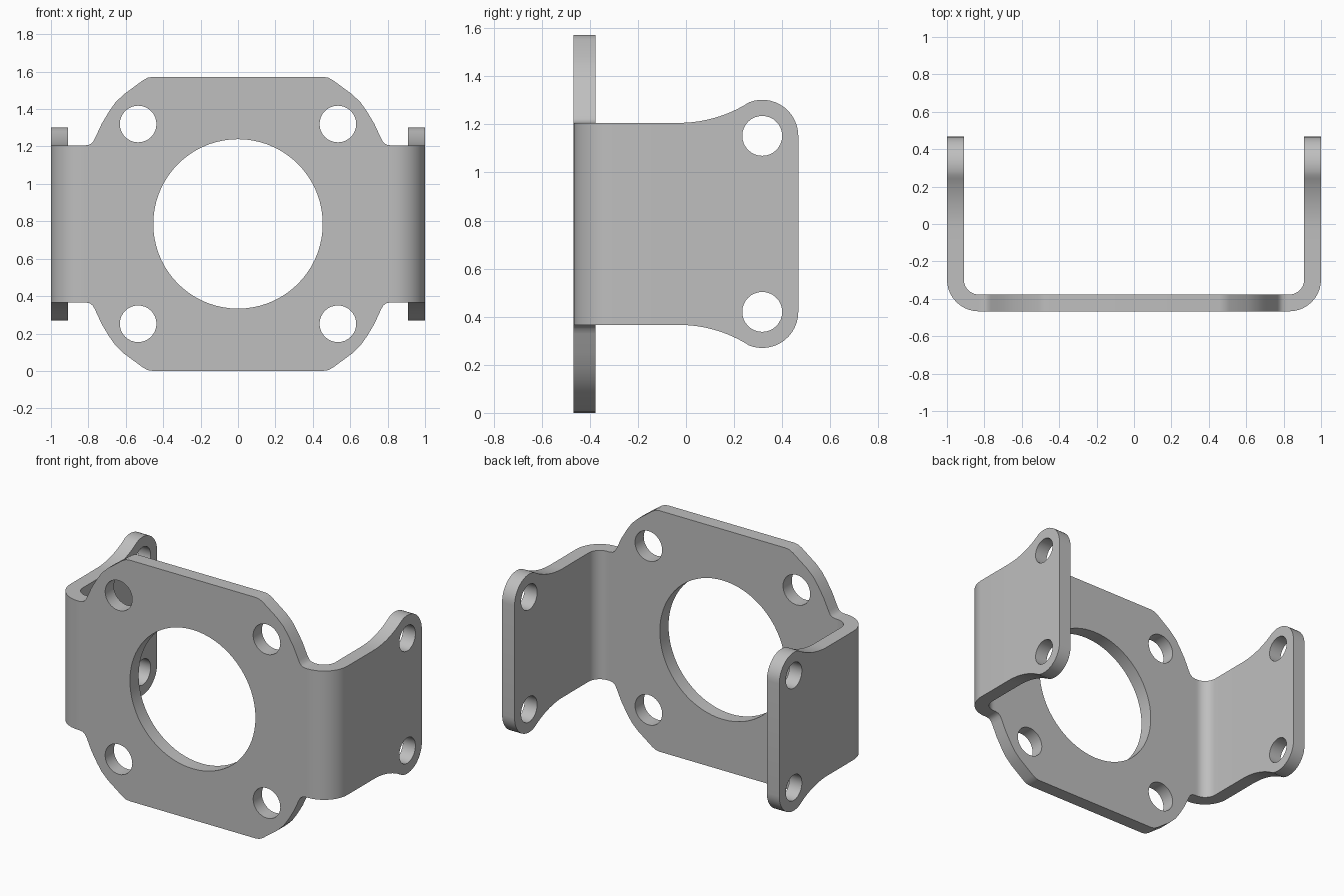
import bpy, bmesh
from math import sin, cos, pi, radians, atan2

cube = bpy.data.objects.get("Cube")
if cube:
    bpy.data.objects.remove(cube)

THICK = 0.09            # sheet thickness
MID = 0.786             # height of the bracket's centre
FRONT = -0.467          # front surface
BEND_X = 0.83           # where each bend starts
BEND_R = 0.17           # outer bend radius
BEND_LEN = 0.2          # length of sheet given to a bend
BEND_STEPS = 10
AXIS_Y = FRONT + BEND_R


def circle(cx, cz, r, n):
    return [(cx + r * cos(2 * pi * i / n), cz + r * sin(2 * pi * i / n)) for i in range(n)]


def arc(cx, cz, r, a0, a1, n):
    return [(cx + r * cos(a0 + (a1 - a0) * i / n), cz + r * sin(a0 + (a1 - a0) * i / n))
            for i in range(n + 1)]


def flat(y):
    """Position on the unrolled sheet of a point at depth y on a side flange."""
    return BEND_X + BEND_LEN + y - AXIS_Y


def bend(s, depth, h):
    """Fold the unrolled sheet into a U."""
    side = 1 if s >= 0 else -1
    s, r = abs(s), BEND_R - depth
    if s <= BEND_X:
        x, y = s, FRONT + depth
    elif s < BEND_X + BEND_LEN:
        a = (s - BEND_X) / BEND_LEN * pi / 2
        x, y = BEND_X + r * sin(a), AXIS_Y - r * cos(a)
    else:
        x, y = BEND_X + r, AXIS_Y + s - BEND_X - BEND_LEN
    return (side * x, y, h + MID)


# Quarter outline: plate shoulder, neck, concave sweep, rounded ear
ear_s, ear_h, ear_r = flat(0.317), 0.366, 0.15
sweep_s, sweep_h, sweep_r = flat(-0.03), 0.963, 0.543
tangent = atan2(sweep_h - ear_h, sweep_s - ear_s)
quarter = [(0.455, 0.786), (0.482, 0.782), (0.508, 0.768), (0.61, 0.693),
           (0.655, 0.65), (0.69, 0.6), (0.73, 0.533), (0.765, 0.457),
           (0.777, 0.436), (0.793, 0.424), (0.815, 0.42)]
quarter += arc(sweep_s, sweep_h, sweep_r, -pi / 2, tangent - pi, 10)
quarter += arc(ear_s, ear_h, ear_r, tangent, 0, 14)[1:]
outline = (quarter + [(s, -h) for s, h in reversed(quarter)]
           + [(-s, -h) for s, h in quarter] + [(-s, h) for s, h in reversed(quarter)])

# Centre bore, mounting holes and ear holes
loops = [outline, circle(0, 0, 0.453, 72)]
for sx in (-1, 1):
    for sz in (-1, 1):
        loops.append(circle(sx * 0.534, sz * 0.534, 0.098, 32))
        loops.append(circle(sx * ear_s, sz * ear_h, 0.083, 32))

# Fill the flat sheet
bm = bmesh.new()
edges = []
for loop in loops:
    vs = [bm.verts.new((s, 0, h)) for s, h in loop]
    edges += [bm.edges.new((vs[i - 1], vs[i])) for i in range(len(vs))]
bmesh.ops.triangle_fill(bm, edges=edges, use_beauty=True, normal=(0, -1, 0))

# Score the bend lines
for side in (-1, 1):
    for i in range(BEND_STEPS + 1):
        s = side * (BEND_X + BEND_LEN * i / BEND_STEPS)
        bmesh.ops.bisect_plane(bm, geom=bm.verts[:] + bm.edges[:] + bm.faces[:],
                               dist=0.00001, plane_co=(s, 0, 0), plane_no=(1, 0, 0))

# Fold the outer skin, add the inner skin and the rim
skin, faces = bm.verts[:], bm.faces[:]
rim = [e for e in bm.edges if len(e.link_faces) == 1]
inner = {v: bm.verts.new(bend(v.co.x, THICK, v.co.z)) for v in skin}
for v in skin:
    v.co = bend(v.co.x, 0, v.co.z)
for f in faces:
    bm.faces.new([inner[v] for v in reversed(f.verts)])
for e in rim:
    a, b = e.verts
    bm.faces.new((a, b, inner[b], inner[a]))
bmesh.ops.recalc_face_normals(bm, faces=bm.faces[:])

mesh = bpy.data.meshes.new("mounting_bracket")
bm.to_mesh(mesh)
bm.free()
bracket = bpy.data.objects.new("mounting_bracket", mesh)
bpy.context.collection.objects.link(bracket)

# Plain grey metal
grey = bpy.data.materials.new("grey_metal")
grey.use_nodes = True
colour = (0.52, 0.52, 0.52, 1)
grey.diffuse_color = colour
grey.node_tree.nodes["Principled BSDF"].inputs["Base Color"].default_value = colour
mesh.materials.append(grey)

bpy.ops.object.select_all(action="DESELECT")
bracket.select_set(True)
bpy.context.view_layer.objects.active = bracket
bpy.ops.object.shade_smooth_by_angle(angle=radians(30))
